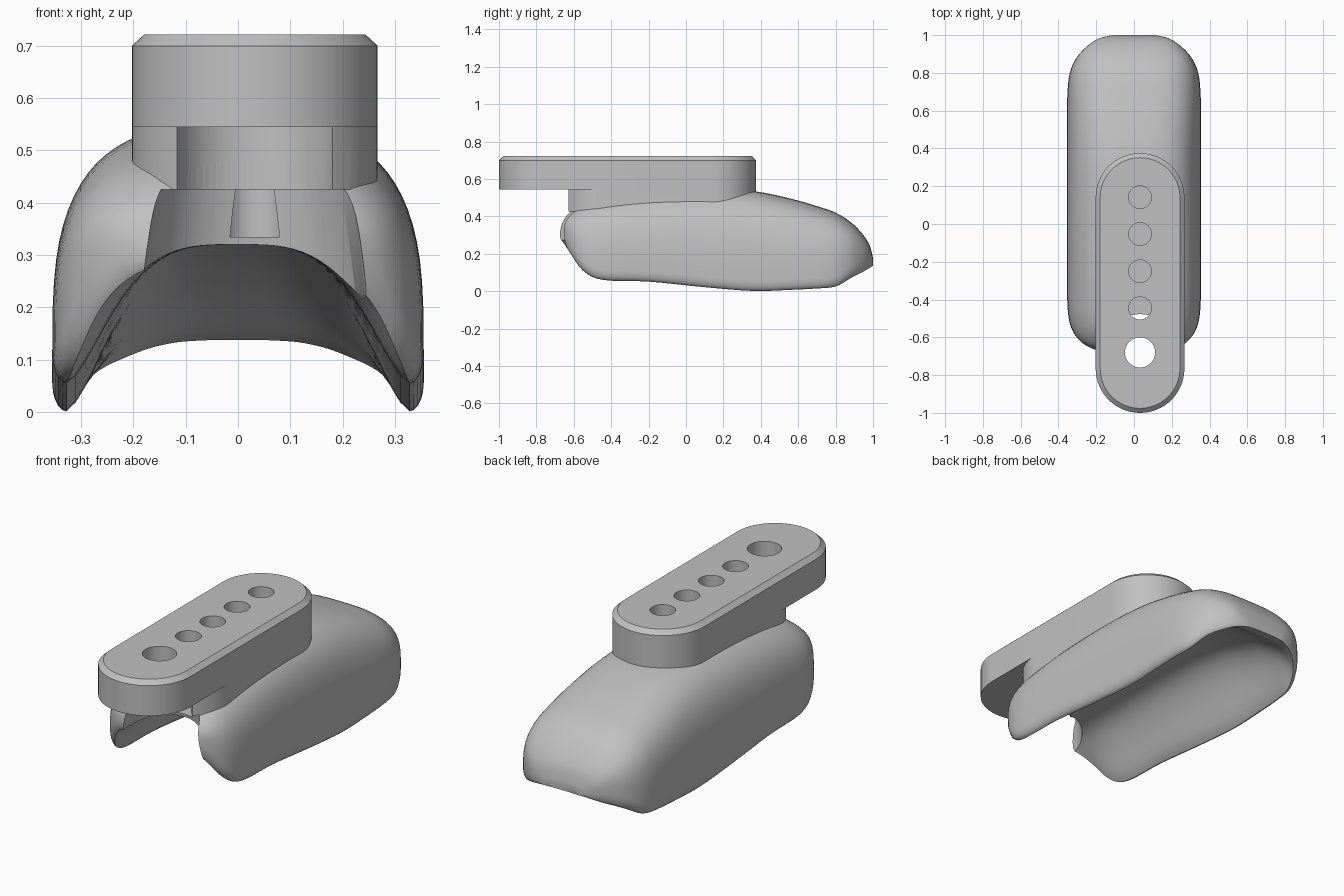
import bpy, bmesh, math

if "Cube" in bpy.data.objects:
    bpy.data.objects.remove(bpy.data.objects["Cube"], do_unlink=True)

grey = bpy.data.materials.new("plain_grey")
grey.use_nodes = True
grey.diffuse_color = (0.53, 0.53, 0.53, 1)
grey.node_tree.nodes["Principled BSDF"].inputs["Base Color"].default_value = grey.diffuse_color

CX = 0.032       # centre line of the bar
R = 0.235        # half width of the bar


def loft(name, loops):
    """Skin a list of closed loops and cap both ends."""
    bm = bmesh.new()
    rings = [[bm.verts.new(p) for p in loop] for loop in loops]
    for a, b in zip(rings, rings[1:]):
        for i in range(len(a)):
            j = (i + 1) % len(a)
            bm.faces.new((a[i], a[j], b[j], b[i]))
    bm.faces.new(rings[0])
    bm.faces.new(rings[-1])
    bmesh.ops.recalc_face_normals(bm, faces=bm.faces)
    mesh = bpy.data.meshes.new(name)
    bm.to_mesh(mesh)
    bm.free()
    mesh.materials.append(grey)
    obj = bpy.data.objects.new(name, mesh)
    bpy.context.collection.objects.link(obj)
    return obj


def stadium(y0, y1, r, z, n=32):
    """Long rounded outline; y0 and y1 are the centres of its end arcs."""
    pts = []
    for yc, start in ((y1, 0), (y0, math.pi)):
        for i in range(n + 1):
            a = start + math.pi * i / n
            pts.append((CX + r * math.cos(a), yc + r * math.sin(a), z))
    return pts


def cone(y, r0, r1, z0, z1, n=64):
    """Upright cutter, radius r0 at z0 and r1 at z1."""
    return loft("cutter", [[(CX + r * math.cos(math.tau * i / n),
                             y + r * math.sin(math.tau * i / n), z) for i in range(n)]
                           for r, z in ((r0, z0), (r1, z1))])


def combine(obj, operation, *others):
    bpy.context.view_layer.objects.active = obj
    for other in others:
        mod = obj.modifiers.new("combine", "BOOLEAN")
        mod.operation, mod.solver, mod.object = operation, "EXACT", other
        bpy.ops.object.modifier_apply(modifier=mod.name)
        bpy.data.objects.remove(other, do_unlink=True)


def smooth(obj, angle):
    bpy.ops.object.select_all(action="DESELECT")
    obj.select_set(True)
    bpy.context.view_layer.objects.active = obj
    bpy.ops.object.shade_smooth_by_angle(angle=math.radians(angle))


# Shell stations: y, half width, crown height, cavity height, rim height
STATIONS = [
    (-0.68, 0.15, 0.31, 0.29, 0.16),
    (-0.66, 0.22, 0.38, 0.30, 0.16),
    (-0.62, 0.285, 0.43, 0.31, 0.14),
    (-0.55, 0.332, 0.475, 0.32, 0.09),
    (-0.44, 0.352, 0.505, 0.32, 0.057),
    (-0.2, 0.355, 0.535, 0.32, 0.05),
    (0.1, 0.355, 0.548, 0.32, 0.02),
    (0.36, 0.355, 0.535, 0.31, 0.0),
    (0.56, 0.355, 0.495, 0.29, 0.006),
    (0.7, 0.352, 0.455, 0.26, 0.012),
    (0.8, 0.34, 0.42, 0.23, 0.015),
    (0.88, 0.305, 0.37, 0.19, 0.03),
    (0.94, 0.25, 0.31, 0.155, 0.02),
    (0.98, 0.19, 0.25, 0.143, 0.01),
    (0.997, 0.13, 0.19, 0.139, 0.01),
    (1.0, 0.1, 0.165, 0.138, 0.01),
]


def spline(rows, steps=4):
    """Smooth interpolation through the rows."""
    out = []
    for i in range(len(rows) - 1):
        a, b, c, d = (rows[min(max(k, 0), len(rows) - 1)] for k in range(i - 1, i + 3))
        for s in range(steps):
            t = s / steps
            out.append([q + 0.5 * t * (r - p + t * (2 * p - 5 * q + 4 * r - e
                        + t * (3 * (q - r) + e - p)))
                        for p, q, r, e in zip(a, b, c, d)])
    return out + [list(rows[-1])]


def section(y, w, top, peak, rim, n=36, lip_steps=5):
    def under(x):
        u = min(abs(x) / 0.335, 1)
        return peak - (peak - rim) * math.sin(math.pi / 2 * u ** 3.3)
    wi = w - 0.027
    edge = under(wi)
    base = edge + min(0.055, 0.3 * (top - edge))
    pts = []
    for i in range(n + 1):
        a = math.pi * i / n
        c, s = math.cos(a), max(math.sin(a), 0)
        x = math.copysign(w * abs(c) ** 0.62, c)
        pts.append((x, y, base + (top - base) * s ** 0.62))
    # rounded lip on both sides of the hollow underside
    lip = []
    for i in range(1, lip_steps):
        a = math.pi / 2 * i / lip_steps
        lip.append((wi + (w - wi) * math.cos(a), edge + (base - edge) * (1 - math.sin(a))))
    pts += [(-x, y, z) for x, z in lip]
    for i in range(n + 1):
        x = wi * (2 * i / n - 1)
        pts.append((x, y, under(x)))
    pts += [(x, y, z) for x, z in reversed(lip)]
    return pts


# Hollow saddle shell with a flared notch in front
SMALL = (0.142, -0.053, -0.25, -0.446)
BIG = -0.68
STEP = 0.425     # underside of the neck
SEAT = 0.545     # underside of the bar
shell = loft("saddle_shell_with_bar", [section(*row) for row in spline(STATIONS)])
combine(shell, "DIFFERENCE", cone(BIG, 0.25, 0.19, 0, STEP),
        cone(BIG, 0.158, 0.158, 0.4, SEAT))

# Neck, hollowed in front around the large hole
neck = loft("neck", [stadium(-0.445, 0.14, R, z) for z in (STEP, SEAT)])
combine(neck, "DIFFERENCE", cone(BIG, 0.158, 0.158, 0.3, 0.7))

# Mounting bar with chamfered top edge and one large hole
bar = loft("mounting_bar", [stadium(-0.765, 0.14, r, z)
                            for r, z in ((R, SEAT), (R, 0.7), (R - 0.024, 0.722))])
combine(bar, "DIFFERENCE", cone(BIG, 0.08, 0.08, 0.3, 0.9))

# Join the parts and sink the row of small holes
combine(bar, "UNION", neck)
combine(shell, "UNION", bar)
combine(shell, "DIFFERENCE", *[cone(y, 0.06, 0.06, 0.335, 0.9) for y in SMALL])
smooth(shell, 35)
